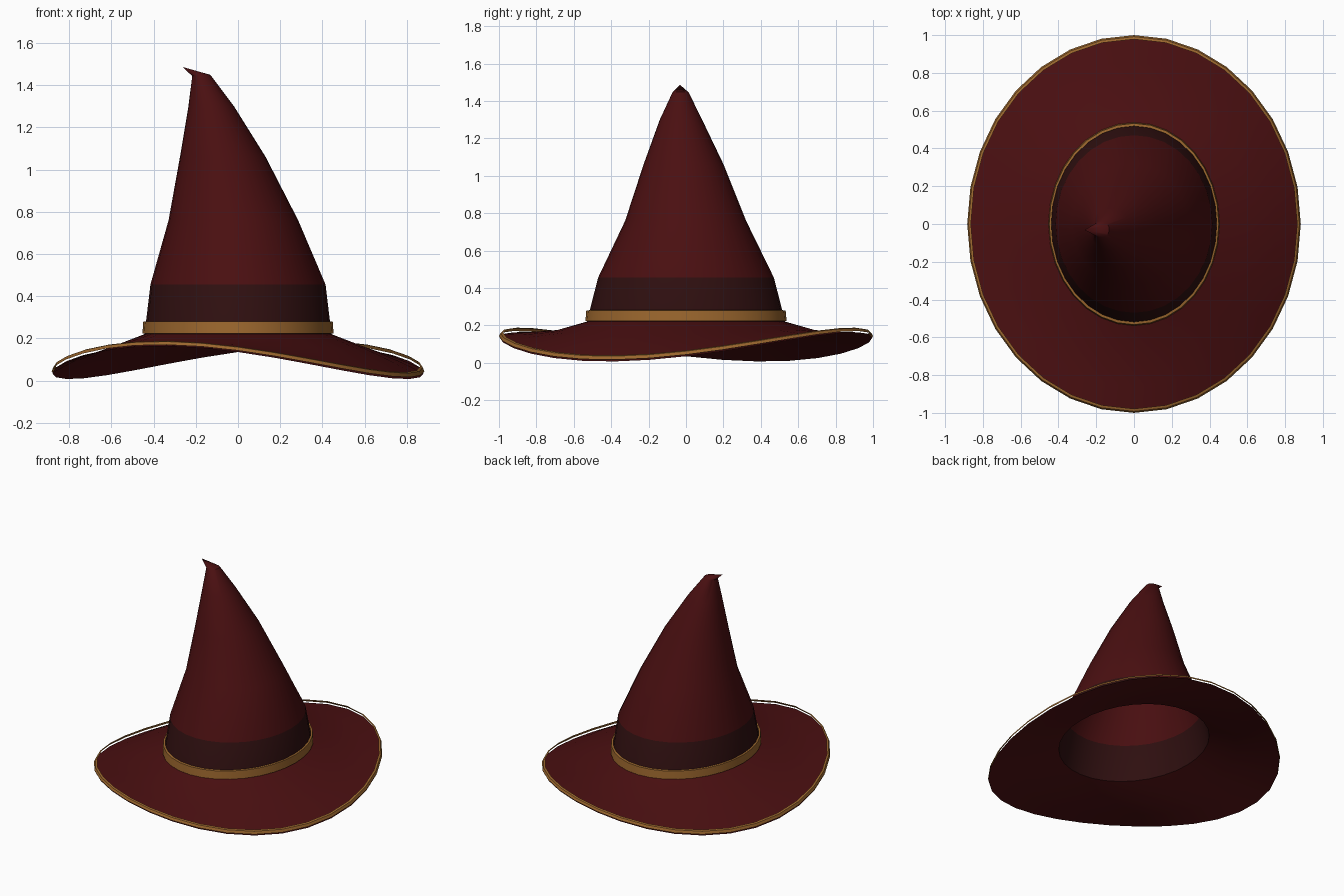
import bpy, bmesh, math

if "Cube" in bpy.data.objects:
    bpy.data.objects.remove(bpy.data.objects["Cube"])

SIDES = 32


def material(name, rgb):
    m = bpy.data.materials.new(name)
    m.diffuse_color = (*rgb, 1)
    m.use_nodes = True
    m.node_tree.nodes["Principled BSDF"].inputs["Base Color"].default_value = m.diffuse_color
    return m


RED = material("dark red felt", (0.068, 0.0048, 0.0055))
BROWN = material("dark brown band", (0.028, 0.0048, 0.005))
GOLD = material("gold trim", (0.33, 0.135, 0.027))


def loft(name, rings, mats, tip=None, rule=None):
    """Skin a list of functions angle -> point; optionally close to a tip."""
    bm = bmesh.new()
    angles = [2 * math.pi * i / SIDES for i in range(SIDES)]
    loops = [[bm.verts.new(ring(a)) for a in angles] for ring in rings]
    for k, (lo, hi) in enumerate(zip(loops, loops[1:])):
        for i in range(SIDES):
            j = (i + 1) % SIDES
            face = bm.faces.new((lo[i], lo[j], hi[j], hi[i]))
            face.material_index = rule(k) if rule else 0
    if tip:
        apex = bm.verts.new(tip)
        for i in range(SIDES):
            bm.faces.new((loops[-1][i], loops[-1][(i + 1) % SIDES], apex))
    mesh = bpy.data.meshes.new(name)
    bm.to_mesh(mesh)
    bm.free()
    obj = bpy.data.objects.new(name, mesh)
    bpy.context.collection.objects.link(obj)
    for m in mats:
        mesh.materials.append(m)
    bpy.ops.object.select_all(action='DESELECT')
    obj.select_set(True)
    bpy.context.view_layer.objects.active = obj
    bpy.ops.object.shade_smooth_by_angle(angle=math.radians(35))
    return obj


def oval(z, rx, ry, cx=0, cy=0, tilt=0):
    return lambda a: (cx + rx * math.cos(a), cy + ry * math.sin(a),
                      z + tilt * math.cos(a))


def wavy(z, scale, wave):
    """Oval ring whose height dips and rises twice around the brim."""
    return lambda a: (0.883 * scale * math.cos(a), scale * math.sin(a),
                      z - wave * math.cos(2 * (a + math.radians(25))))


# Crown: leaning cone with a brown band round its base and a bent tip
loft("crown", [
    oval(0.22, 0.443, 0.53),
    oval(0.455, 0.415, 0.47),
    oval(0.76, 0.307, 0.323, -0.022, -0.002),
    oval(1.06, 0.203, 0.214, -0.072, -0.013),
    oval(1.30, 0.108, 0.113, -0.127, -0.027),
    oval(1.446, 0.043, 0.043, -0.174, -0.029, 0.003),
], [RED, BROWN], tip=(-0.262, -0.032, 1.486), rule=lambda k: 1 if k == 0 else 0)

# Brim: thin wavy sheet
loft("brim", [
    wavy(0.085, 0.997, 0.078),
    wavy(0.122, 0.86, 0.045),
    wavy(0.162, 0.70, 0.015),
    oval(0.22, 0.443, 0.53),
], [RED])

# Edge trim: narrow strip floating just over the brim edge
loft("brim_trim", [
    wavy(0.093, 1.0, 0.077),
    wavy(0.110, 0.992, 0.075),
    wavy(0.114, 0.978, 0.074),
], [GOLD])

# Belt: gold strip around the foot of the crown
loft("belt", [
    oval(0.224, 0.453, 0.538),
    oval(0.279, 0.449, 0.533),
    oval(0.281, 0.438, 0.518),
], [GOLD])
